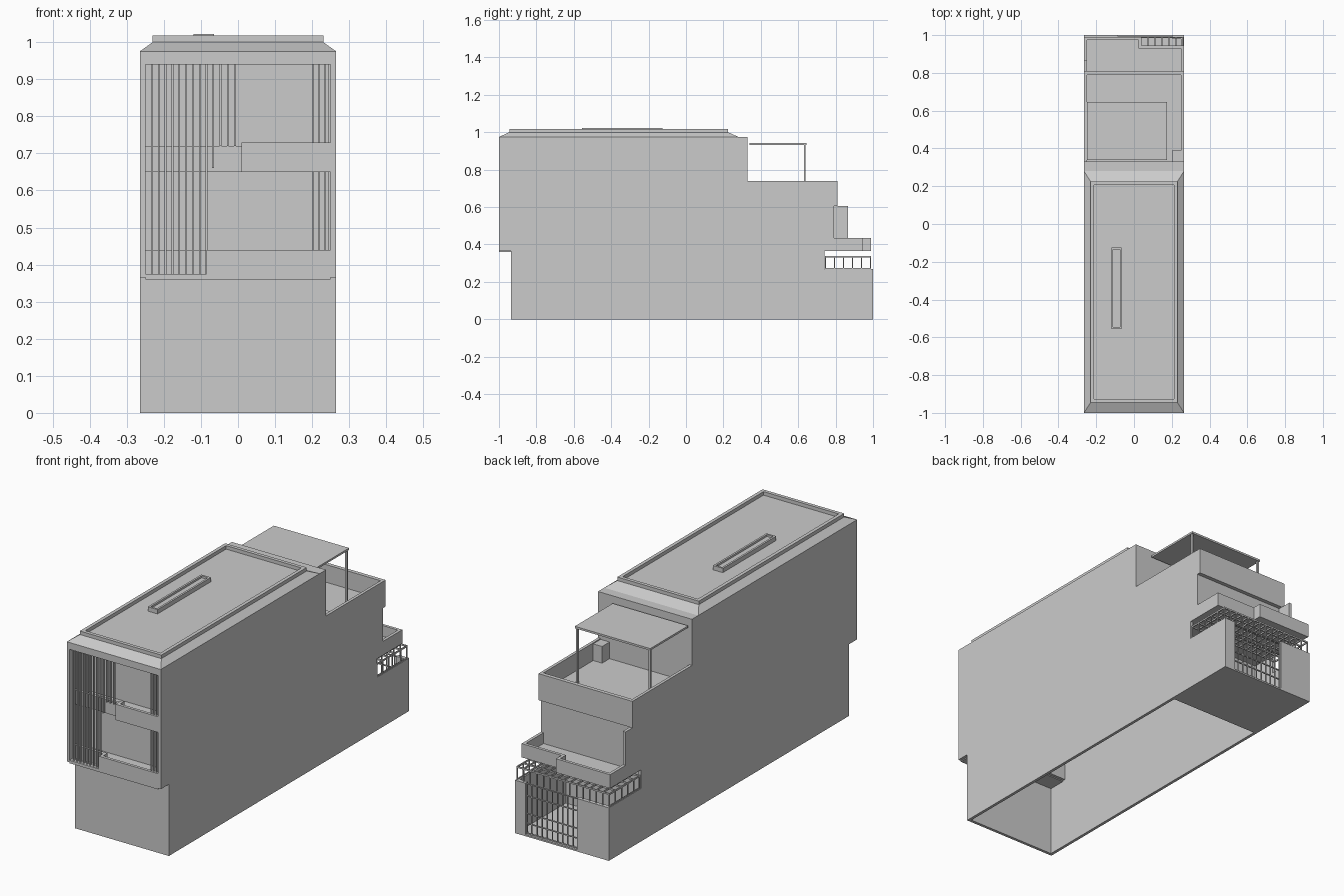
import bpy, bmesh

if "Cube" in bpy.data.objects:
    bpy.data.objects.remove(bpy.data.objects["Cube"])

W, T = 0.265, 0.015      # half width, wall thickness
I = W - T                # inner half width


def finish(name, bm):
    bmesh.ops.recalc_face_normals(bm, faces=bm.faces)
    me = bpy.data.meshes.new(name)
    bm.to_mesh(me)
    bm.free()
    ob = bpy.data.objects.new(name, me)
    bpy.context.collection.objects.link(ob)
    return ob


def add_box(bm, x0, x1, y0, y1, z0, z1):
    vs = bmesh.ops.create_cube(bm, size=1)["verts"]
    for v in vs:
        v.co.x = x1 if v.co.x > 0 else x0
        v.co.y = y1 if v.co.y > 0 else y0
        v.co.z = z1 if v.co.z > 0 else z0
    return vs


def boxes(name, *dims):
    bm = bmesh.new()
    for d in dims:
        add_box(bm, *d)
    return finish(name, bm)


def rim(name, x0, x1, y0, y1, z0, z1, t):
    return boxes(name, (x0, x1, y0, y0 + t, z0, z1), (x0, x1, y1 - t, y1, z0, z1),
                 (x0, x0 + t, y0 + t, y1 - t, z0, z1), (x1 - t, x1, y0 + t, y1 - t, z0, z1))


def side_wall(name, x, balcony_y, fin_y):
    prof = [(-.935, 0), (1, 0), (1, .27), (.74, .27), (.74, .365), (balcony_y, .365),
            (balcony_y, .435), (fin_y, .435), (fin_y, .605), (.81, .605), (.81, .74),
            (.33, .74), (.33, .975), (-1, .975), (-1, .365), (-.935, .365)]
    bm = bmesh.new()
    f = bm.faces.new([bm.verts.new((x, y, z)) for y, z in prof])
    r = bmesh.ops.extrude_face_region(bm, geom=[f])
    for v in r["geom"]:
        if isinstance(v, bmesh.types.BMVert):
            v.co.x += T
    return finish(name, bm)


# Stepped side walls, the left one with a privacy fin
side_wall("right_side_wall", I, .945, .79)
side_wall("left_side_wall", -W, .99, .865)

# Front walls, floors and lintel
boxes("front_base_wall", (-I, I, -.935, -.92, 0, .365))
boxes("front_window_wall", (-I, I, -.83, -.815, .365, .975))
boxes("front_lintel", (-I, I, -1, -.83, .94, .975))
boxes("front_lower_floor", (-I, I, -1, -.83, .36, .375))
boxes("front_upper_floor", (-I, I, -.96, -.83, .65, .662), (.01, I, -1, -.96, .65, .662))

# Front balcony parapets: recessed left part, projecting right part
boxes("front_lower_parapet", (-I, -.085, -.965, -.95, .375, .44),
      (-.085, I, -1, -.985, .36, .44), (-.085, -.07, -.985, -.95, .375, .44))
boxes("front_upper_parapet", (-I, .01, -.965, -.95, .65, .72),
      (.01, I, -1, -.985, .65, .73), (.01, .025, -.985, -.95, .65, .73))

# Vertical sun slats
slats = [(-.232 + .0184 * i, .36, .94) for i in range(9)]
slats += [(-.067, .66, .94)] + [(-.047 + .0195 * i, .72, .94) for i in range(3)]
for x in (.203, .219, .234, .247):
    slats += [(x, .73, .94), (x, .44, .65)]
boxes("front_slats", *[(x - .0025, x + .0025, -.992, -.98, a, b) for x, a, b in slats])

# Main roof: bevelled edge, parapet and skylight kerb
bm = bmesh.new()
for v in add_box(bm, -W, W, -1, .28, .975, 1.0):
    if v.co.z > .99:
        v.co.x *= .23 / W
        v.co.y = -.945 if v.co.y < 0 else .225
finish("roof_bevel", bm)
rim("roof_parapet", -.23, .23, -.945, .225, 1.0, 1.018, .018)
rim("skylight_kerb", -.12, -.065, -.555, -.125, 1.0, 1.022, .01)
boxes("skylight_pane", (-.11, -.075, -.545, -.135, 1.0, 1.012))
boxes("roof_rear_ledge", (-I, I, .225, .33, .96, .975))
boxes("main_rear_wall", (-I, I, .315, .33, .64, .96))

# Roof terrace
boxes("terrace_floor", (-I, I, .33, .79, .635, .65))
boxes("terrace_rear_parapet", (-I, I, .79, .81, .605, .74))
boxes("terrace_pier", (.2, I, .33, .39, .65, .735))
boxes("canopy_roof", (-.25, .175, .34, .645, .932, .942))
boxes("canopy_posts", *[(x, x + .01, .63, .64, .65, .932) for x in (-.248, .163)])

# Rear upper storey and balcony
boxes("rear_upper_wall", (-I, I, .775, .79, .365, .635))
boxes("rear_balcony_floor", (-I, .04, .61, .99, .365, .38), (.04, I, .61, .945, .365, .38))
boxes("rear_balcony_parapet", (-I, .04, .975, .99, .38, .435),
      (.04, I, .93, .945, .38, .435), (.025, .04, .93, .975, .38, .435))

# Rear yard: floor, inner wall, street wall
boxes("yard_floor", (-I, I, .61, 1, 0, .008))
boxes("yard_inner_wall", (-I, I, .6, .61, 0, .365))
boxes("yard_street_wall", (-I, -.085, .98, 1, 0, .27), (.205, I, .98, 1, 0, .27))

# Sliding gate of bars
bars = [(-.085 + .29 * i / 10 - .002, -.085 + .29 * i / 10 + .002, .986, .992, .005, .265)
        for i in range(11)]
bars += [(-.085, .205, .986, .992, z, z + .005) for z in (.01, .06, .11, .2, .262)]
boxes("yard_gate", *bars)

# Pergola grid on short posts above the yard
r = .0025
xs = [-.26 + .52 * i / 14 for i in range(15)]
ys = [.745 + .0485 * i for i in range(6)]
grid = [(x - r, x + r, .745, .99, .33, .338) for x in xs]
grid += [(-.262, .262, y - r, y + r, .33, .338) for y in ys]
boxes("pergola_grid", *grid)
posts = [(x - r, x + r, .985, .99, .27, .33) for x in xs]
posts += [(s - r, s + r, y - r, y + r, .27, .33) for s in (-.26, .26) for y in ys[:-1]]
posts += [(s - r, s + r, .745, .99, .27, .274) for s in (-.26, .26)]
boxes("pergola_posts", *posts)
